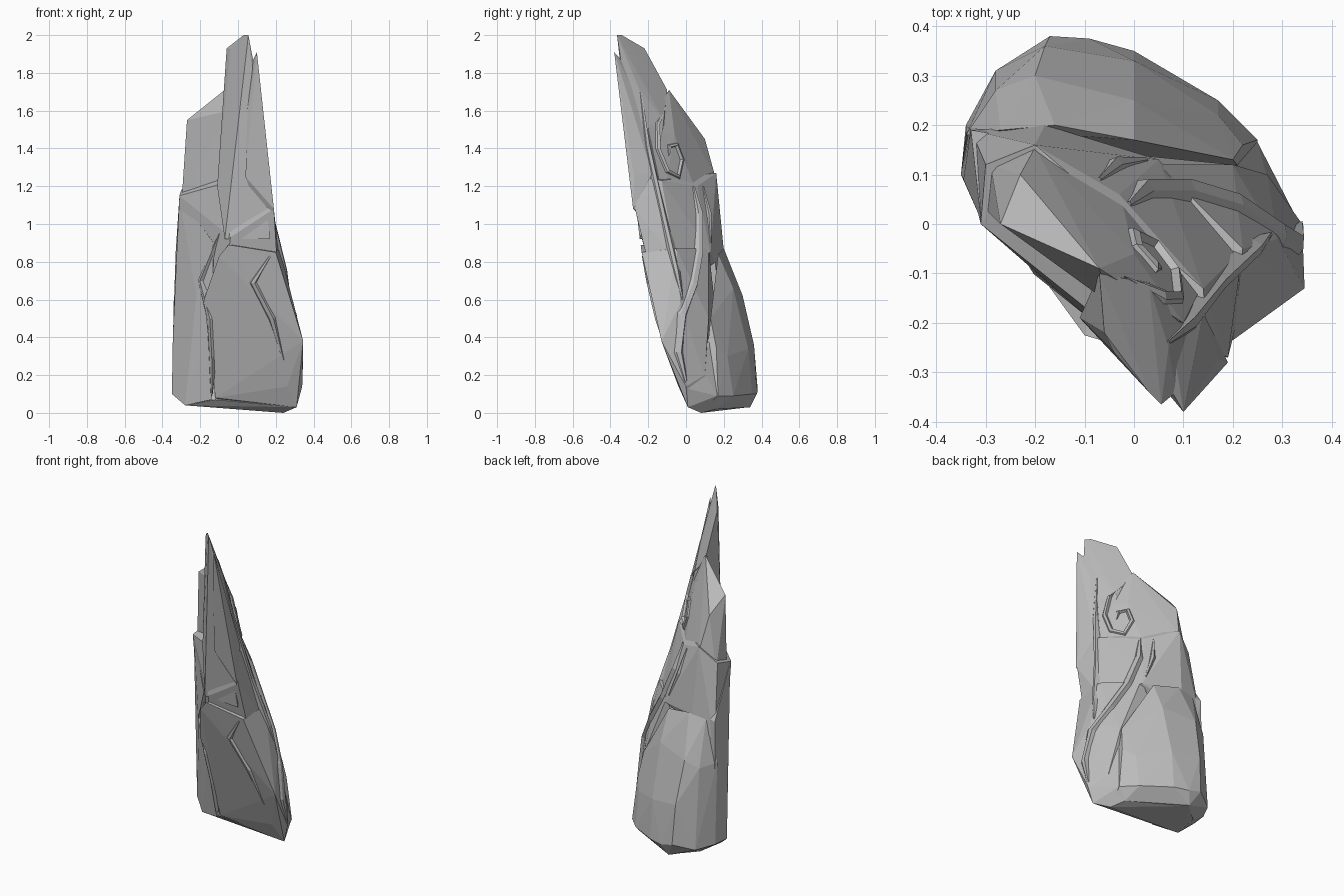
import bpy, bmesh
from mathutils import Vector
from mathutils.bvhtree import BVHTree

cube = bpy.data.objects.get("Cube")
if cube:
    bpy.data.objects.remove(cube, do_unlink=True)

stone = bpy.data.materials.new("grey_stone")
stone.use_nodes = True
stone.diffuse_color = (0.5, 0.5, 0.5, 1)
stone.node_tree.nodes["Principled BSDF"].inputs["Base Color"].default_value = (0.5, 0.5, 0.5, 1)
stone.node_tree.nodes["Principled BSDF"].inputs["Roughness"].default_value = 0.9


def make_object(name, bm):
    """Turn a bmesh into a flat shaded stone object."""
    bmesh.ops.recalc_face_normals(bm, faces=bm.faces[:])
    mesh = bpy.data.meshes.new(name)
    bm.to_mesh(mesh)
    bm.free()
    mesh.materials.append(stone)
    obj = bpy.data.objects.new(name, mesh)
    bpy.context.scene.collection.objects.link(obj)
    return obj


def chunk(name, corners):
    """An angular block of rock spanned by its corner points."""
    bm = bmesh.new()
    for corner in corners:
        bm.verts.new(corner)
    result = bmesh.ops.convex_hull(bm, input=bm.verts[:])
    spare = [v for v in result["geom_interior"] if isinstance(v, bmesh.types.BMVert)]
    bmesh.ops.delete(bm, geom=spare, context="VERTS")
    return make_object(name, bm)


# Rounded boulder at the back of the foot
back_boulder = chunk("back_boulder", [
    (-.35, .1, .1), (-.34, .2, .1), (-.28, .31, .09), (-.17, .38, .12),
    (-.09, .375, .1), (0, .35, .1), (.17, .25, .09), (.25, .17, .09),
    (-.25, .2, .04), (-.12, .34, .03), (.2, .16, .02), (.24, .08, .01),
    (-.18, .36, .36), (0, .33, .34), (0, .25, .66), (-.2, .3, .62),
    (-.28, .27, .58), (-.34, .18, .6), (.17, .22, .3), (.2, .13, .5),
    (-.27, .19, .85), (-.16, .2, .87), (0, .17, .84), (.1, .18, .6),
    (.22, .16, .35),
])

# Flat foot that ties the lower rocks together
foot = chunk("foot", [
    (-.345, .11, .1), (-.28, .05, .04), (-.12, .01, .07), (.24, .08, 0),
    (.31, .01, .03), (.335, 0, .13), (.25, .165, .09), (.2, .16, .02),
    (-.12, .33, .03), (-.25, .22, .04), (.27, .09, .22), (-.3, .12, .3),
    (.2, .13, .4), (.28, 0, .3),
])

# Broad sloping slab at the front
front_slab = chunk("front_slab", [
    (-.12, 0, .08), (-.1, .1, .04), (.24, .08, 0), (.31, .01, .03),
    (.34, 0, .14), (.26, -.04, .14), (.345, -.13, .38), (.27, .1, .2),
    (.2, .12, .5), (.29, -.03, .58), (.2, -.235, .85), (.22, -.05, .87),
    (-.05, -.24, .89), (-.1, -.225, .83), (-.18, -.115, .6), (-.15, -.07, .4),
    (-.1, .15, .6), (.05, .12, .87),
])

# Upright buttress on the right-hand edge
side_buttress = chunk("side_buttress", [
    (-.35, .1, .1), (-.28, .05, .04), (-.14, -.01, .07), (-.14, .2, .06),
    (-.34, .2, .1), (-.345, .09, .4), (-.15, -.08, .48), (-.22, -.07, .62),
    (-.33, .19, .85), (-.31, .01, 1.15), (-.13, -.15, .9), (-.1, .15, .9),
])

# Leaning middle of the spire
middle_body = chunk("middle_body", [
    (-.33, .08, .72), (-.33, .19, .72), (-.18, .2, .86), (.05, .13, .85),
    (.22, -.05, .8), (.21, -.19, .75), (-.06, -.19, .75), (-.04, -.235, .93),
    (-.31, 0, 1.15), (-.3, .12, 1.18), (-.2, .16, 1.27), (-.03, .06, 1.2),
    (.14, -.13, 1.23), (.19, -.27, 1.08), (-.06, -.2, 1.22), (.15, -.25, 1.25),
])

# Thin shoulder rising behind the point
shoulder = chunk("shoulder", [
    (-.3, .03, 1.1), (-.29, .12, 1.13), (-.2, .155, 1.25), (-.03, .07, 1.13),
    (.14, -.12, 1.13), (.08, -.2, 1.15), (-.27, 0, 1.55), (-.23, .1, 1.45),
    (-.07, -.09, 1.71), (0, -.06, 1.47), (.1, -.2, 1.5), (-.05, -.16, 1.6),
])

# Narrow blade that forms the point and runs down the front
point_blade = chunk("point_blade", [
    (.055, -.365, 2), (.03, -.34, 2), (-.06, -.22, 1.93), (-.04, -.26, 1.93),
    (.085, -.34, 1.84), (.07, -.25, 1.72), (-.07, -.1, 1.71), (.03, -.12, 1.55),
    (-.11, -.19, 1.2), (-.02, -.265, 1.22), (.14, -.27, 1.2), (.13, -.16, 1.25),
    (.01, -.295, 1.45), (-.07, -.225, .92), (.17, -.245, .92), (.05, -.1, .95),
])

# Sharp sliver beside the point
sliver = chunk("point_sliver", [
    (.1, -.38, 1.91), (.08, -.345, 1.87), (.08, -.25, 1.65), (.05, -.32, 1.6),
    (.17, -.275, 1.25), (.14, -.18, 1.27), (.04, -.285, 1.25), (.12, -.2, 1.0),
    (.19, -.28, 1.08),
])

# Fuse the chunks into one rock
rock = front_slab
rock.name = "rock_spire"
bpy.context.view_layer.objects.active = rock
for piece in (foot, back_boulder, side_buttress, middle_body, shoulder, point_blade, sliver):
    fuse = rock.modifiers.new("fuse", "BOOLEAN")
    fuse.operation = "UNION"
    fuse.solver = "EXACT"
    fuse.object = piece
    bpy.ops.object.modifier_apply(modifier=fuse.name)
    bpy.data.objects.remove(piece, do_unlink=True)

surface = bmesh.new()
surface.from_mesh(rock.data)
tree = BVHTree.FromBMesh(surface)
surface.free()


def fold(name, path, direction, width=.035, height=.02):
    """A raised crease laid along the rock, found by casting rays onto it."""
    direction = Vector(direction)
    spots = []
    for point in path:
        hit, normal, _, _ = tree.ray_cast(Vector(point) - direction * 2, direction)
        if hit:
            spots.append((hit, normal))
    bm = bmesh.new()
    rows = []
    for i, (hit, normal) in enumerate(spots):
        ahead = spots[min(i + 1, len(spots) - 1)][0] - spots[max(i - 1, 0)][0]
        side = normal.cross(ahead).normalized() * width
        taper = .3 if i in (0, len(spots) - 1) else 1
        rows.append([bm.verts.new(p) for p in (
            hit + side * taper - normal * .015,
            hit + side * taper * .3 + normal * height * taper,
            hit - side * taper * .4 + normal * height * taper * .6,
            hit - side * taper - normal * .015)])
    for low, high in zip(rows, rows[1:]):
        for k in range(3):
            bm.faces.new((low[k], low[k + 1], high[k + 1], high[k]))
    return make_object(name, bm)


# Winding folds down the left side, and creases on the front
inward, backward = (-1, 0, 0), (0, 1, 0)
fold("long_fold", [(0, y, z) for y, z in (
    (.04, 1.2), (.07, 1.05), (.07, .85), (.04, .68), (-.02, .52), (-.04, .32), (0, .16))], inward)
fold("back_fold", [(0, y, z) for y, z in (
    (.09, 1.2), (.12, 1.05), (.13, .9))], inward, .025, .015)
fold("upper_fold", [(0, y, z) for y, z in (
    (-.24, 1.7), (-.2, 1.4), (-.12, 1.05), (-.05, .75), (-.02, .6))], inward, .025, .012)
fold("front_crease", [(x, 0, z) for x, z in (
    (-.1, .95), (-.2, .7), (-.15, .5), (-.14, .3), (-.14, .1))], backward, .025, .012)
fold("slanting_crease", [(x, 0, z) for x, z in (
    (.17, .83), (.08, .69), (.18, .5), (.24, .28))], backward, .03, .012)

# Swirling knot on the left side, a fold that curls in on itself
fold("knot_swirl", [(0, y, z) for y, z in (
    (-.11, 1.62), (-.15, 1.53), (-.15, 1.4), (-.1, 1.28), (-.04, 1.25),
    (-.02, 1.34), (-.05, 1.42), (-.09, 1.41), (-.09, 1.36))], inward, .022, .015)
